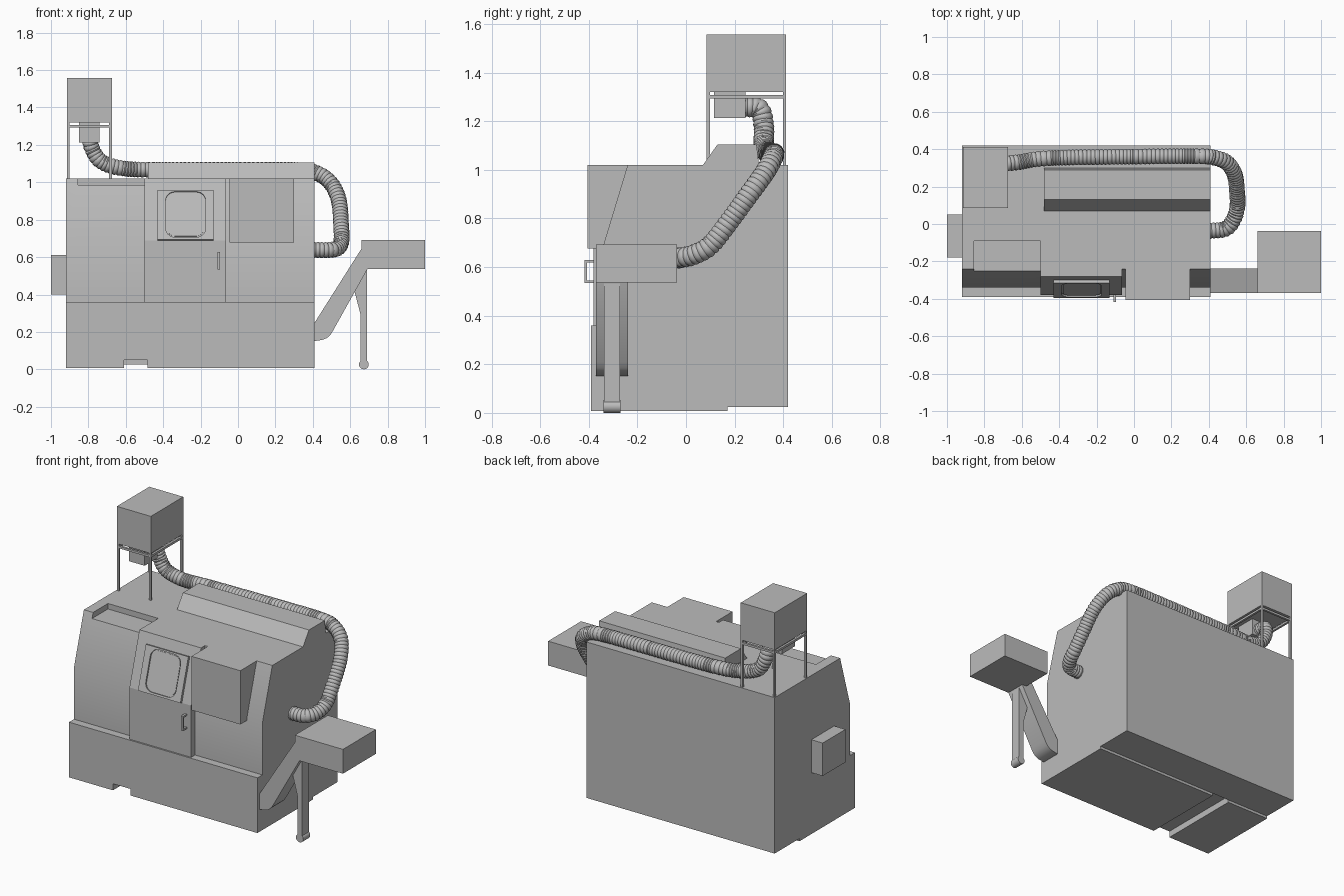
import bpy
import bmesh
import math
from mathutils import Vector, Matrix

if "Cube" in bpy.data.objects:
    bpy.data.objects.remove(bpy.data.objects["Cube"], do_unlink=True)

grey = bpy.data.materials.new("machine grey")
grey.use_nodes = True
COLOUR = (0.5, 0.5, 0.5, 1)
grey.diffuse_color = COLOUR
grey.node_tree.nodes["Principled BSDF"].inputs["Base Color"].default_value = COLOUR


def select_only(ob):
    bpy.ops.object.select_all(action="DESELECT")
    ob.select_set(True)
    bpy.context.view_layer.objects.active = ob


def smooth(ob, angle=30):
    select_only(ob)
    bpy.ops.object.shade_smooth_by_angle(angle=math.radians(angle))


def prism(name, points, axis, lo, hi, frame=None):
    """Extrude a 2D outline along an axis: x (outline y,z), y (outline x,z) or z (outline x,y)."""
    place = {"x": lambda a, b, t: (t, a, b),
             "y": lambda a, b, t: (a, t, b),
             "z": lambda a, b, t: (a, b, t)}[axis]
    bm = bmesh.new()
    ends = [[bm.verts.new(place(a, b, t)) for a, b in points] for t in (lo, hi)]
    bm.faces.new(ends[0])
    bm.faces.new(ends[1])
    n = len(points)
    for i in range(n):
        j = (i + 1) % n
        bm.faces.new((ends[0][i], ends[0][j], ends[1][j], ends[1][i]))
    if frame:
        bm.transform(frame)
    bmesh.ops.recalc_face_normals(bm, faces=bm.faces)
    mesh = bpy.data.meshes.new(name)
    bm.to_mesh(mesh)
    bm.free()
    mesh.materials.append(grey)
    ob = bpy.data.objects.new(name, mesh)
    bpy.context.collection.objects.link(ob)
    return ob


def box(name, x, y, z):
    return prism(name, [(x[0], y[0]), (x[1], y[0]), (x[1], y[1]), (x[0], y[1])], "z", *z)


def cut(ob, cutter):
    mod = ob.modifiers.new("cut", "BOOLEAN")
    mod.operation = "DIFFERENCE"
    mod.solver = "EXACT"
    mod.object = cutter
    select_only(ob)
    bpy.ops.object.modifier_apply(modifier=mod.name)
    bpy.data.objects.remove(cutter, do_unlink=True)


def rounded(w, h, r, cy, steps=6):
    pts = []
    for k, (sx, sy) in enumerate([(1, 1), (-1, 1), (-1, -1), (1, -1)]):
        for i in range(steps + 1):
            a = math.pi / 2 * (k + i / steps)
            pts.append((sx * (w - r) + r * math.cos(a), cy + sy * (h - r) + r * math.sin(a)))
    return pts


# Main cabinet with base ledge, sloping front, floor channel and roof recess
cabinet = prism("cabinet", [(-.39, .008), (-.39, .36), (-.34, .36), (-.34, .69), (-.24, 1.02),
                            (.42, 1.02), (.42, .025), (.17, .025), (.17, .008)], "x", -.92, .41)
cut(cabinet, box("channel_cutter", (-.61, -.485), (-.5, .17), (-.1, .05)))
cut(cabinet, box("recess_cutter", (-.855, -.5), (-.4, -.09), (.985, 1.2)))
smooth(cabinet)

# Roof hump and side box
prism("roof_hump", [(.07, 1.02), (.13, 1.105), (.29, 1.105), (.30, 1.02)], "x", -.48, .41)
box("side_box", (-1, -.92), (-.18, .05), (.40, .61))

# Sliding door following the front slope
prism("door", [(-.38, .36), (-.38, .69), (-.28, 1.02), (-.2, 1.02), (-.3, .69), (-.3, .36)],
      "x", -.5, -.065)

# Window panel lying on the door slope, with a rounded recess and pane
up = Vector((0, .1, .33)).normalized()
right = Vector((1, 0, 0))
out = right.cross(up)
slope = Matrix((right, up, out)).transposed().to_4x4()
slope.translation = (-.28, -.38, .69)
panel = prism("window_panel", [(-.15, 0), (.15, 0), (.15, .277), (-.15, .277)],
              "z", -.005, .016, slope)
cut(panel, prism("window_cutter", rounded(.107, .127, .05, .14), "z", .006, .05, slope))
prism("window_pane", rounded(.1, .12, .045, .14), "z", .003, .009, slope)

# Door handle
prism("door_handle", [(-.375, .535), (-.418, .535), (-.418, .628), (-.375, .628), (-.375, .618),
                      (-.408, .618), (-.408, .545), (-.375, .545)], "x", -.11, -.095)

# Control box
box("control_box", (-.045, .30), (-.405, -.2), (.677, 1.02))

# Chip conveyor: arm, head, support leg and foot roller
arm = prism("conveyor_arm", [(.40, .25), (.41, .25), (.66, .645), (.70, .645), (.70, .55),
                             (.51, .21), (.495, .185), (.475, .167), (.45, .157), (.40, .15)],
            "y", -.37, -.238)
smooth(arm)
box("conveyor_head", (.66, 1), (-.37, -.038), (.537, .692))
prism("conveyor_leg", [(.622, .42), (.656, .29), (.656, .03), (.69, .03), (.69, .54)],
      "y", -.338, -.272)
roller = prism("foot_roller", [(.673 + .026 * math.cos(a * math.pi / 12),
                                .026 + .026 * math.sin(a * math.pi / 12)) for a in range(24)],
               "y", -.34, -.27)
smooth(roller)

# Filter tower: tank, legs, rails and fan housing
X, Y = (-.915, -.675), (.085, .412)
T = .014
box("filter_tank", X, Y, (1.32, 1.557))
for i, x in enumerate((X[0], X[1] - T)):
    for j, y in enumerate((Y[0], Y[1] - T)):
        box(f"tower_leg_{i}{j}", (x, x + T), (y, y + T), (1.01, 1.32))
    box(f"tower_side_rail_{i}", (x, x + T), Y, (1.293, 1.307))
for j, y in enumerate((Y[0], Y[1] - T)):
    box(f"tower_cross_rail_{j}", X, (y, y + T), (1.293, 1.307))
box("fan_housing", (-.85, -.74), (.115, .245), (1.213, 1.325))

# Corrugated hose swept along a smooth path
path = [Vector(p) for p in [
    (-.795, .23, 1.26), (-.795, .30, 1.25), (-.78, .32, 1.18), (-.73, .32, 1.11),
    (-.62, .33, 1.075), (-.45, .352, 1.067), (0, .36, 1.067), (.33, .362, 1.065),
    (.43, .355, 1.045), (.50, .325, .99), (.54, .26, .90), (.55, .18, .79),
    (.553, .10, .69), (.535, .03, .65), (.49, -.025, .638), (.40, -.037, .638)]]
dense = []
ext = [2 * path[0] - path[1]] + path + [2 * path[-1] - path[-2]]
for p0, p1, p2, p3 in zip(ext, ext[1:], ext[2:], ext[3:]):
    steps = max(4, int((p2 - p1).length / .005))
    for s in range(steps):
        t = s / steps
        dense.append(.5 * (2 * p1 + (p2 - p0) * t + (2 * p0 - 5 * p1 + 4 * p2 - p3) * t * t
                           + (3 * p1 - p0 - 3 * p2 + p3) * t ** 3))
dense.append(path[-1])
curve = bpy.data.curves.new("hose", "CURVE")
curve.dimensions = "3D"
curve.bevel_depth = .042
curve.bevel_resolution = 4
curve.use_fill_caps = True
spline = curve.splines.new("POLY")
spline.points.add(len(dense) - 1)
for i, p in enumerate(dense):
    spline.points[i].co = (*p, 1)
    spline.points[i].radius = (.93, 1, 1.03, 1)[i % 4]
curve.materials.append(grey)
hose = bpy.data.objects.new("hose", curve)
bpy.context.collection.objects.link(hose)
select_only(hose)
bpy.ops.object.convert(target="MESH")
smooth(bpy.context.view_layer.objects.active)
